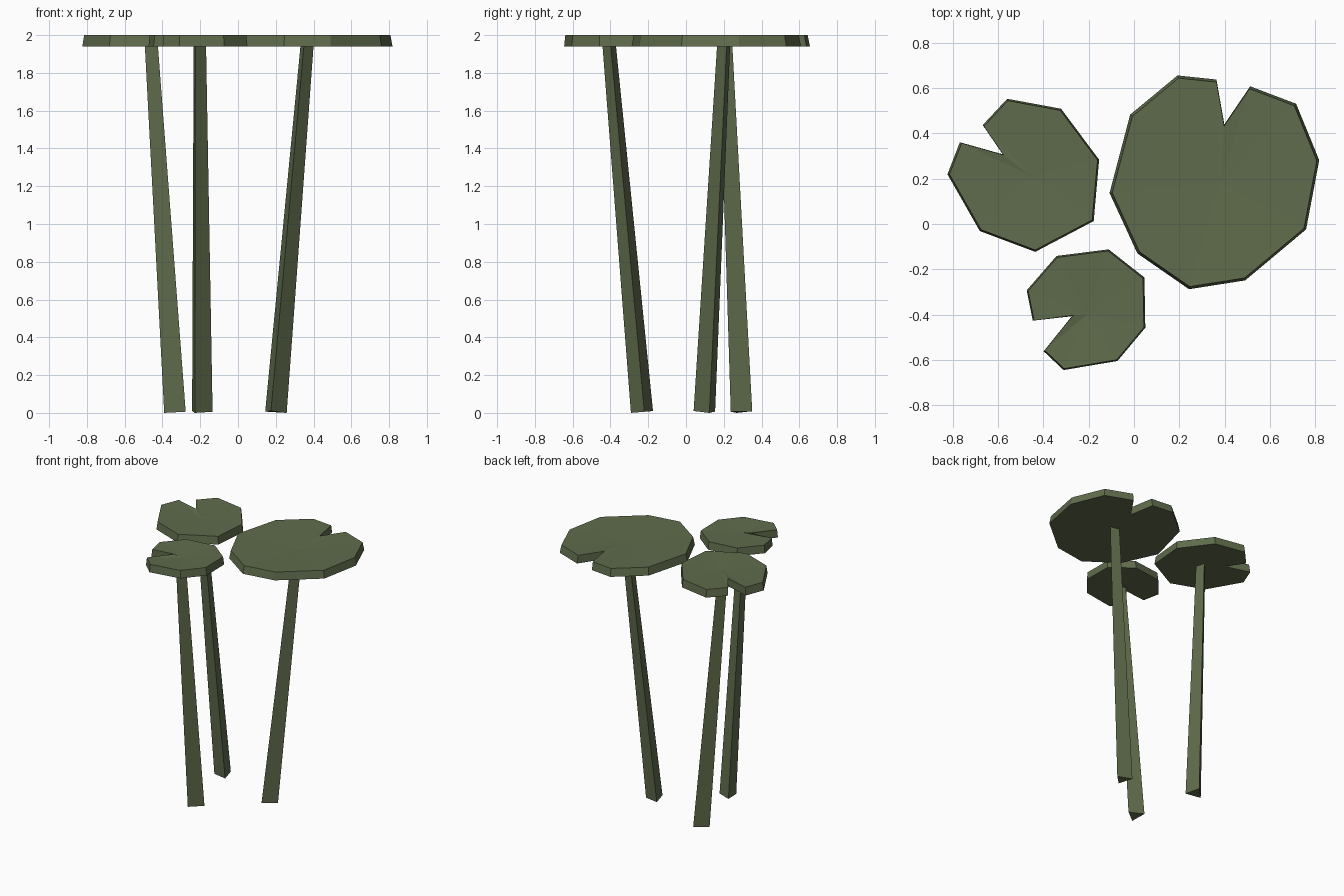
import bpy, bmesh, math

if "Cube" in bpy.data.objects:
    bpy.data.objects.remove(bpy.data.objects["Cube"])

green = bpy.data.materials.new("pad green")
green.diffuse_color = (0.115, 0.15, 0.072, 1)
green.use_nodes = True
green.node_tree.nodes["Principled BSDF"].inputs["Base Color"].default_value = green.diffuse_color


def finish(name, bm):
    bmesh.ops.recalc_face_normals(bm, faces=bm.faces)
    me = bpy.data.meshes.new(name)
    bm.to_mesh(me)
    bm.free()
    me.materials.append(green)
    bpy.context.collection.objects.link(bpy.data.objects.new(name, me))


def pad(name, centre, outline):
    """Notched leaf: wider underside, slightly dished fan on top."""
    bm = bmesh.new()
    cx, cy = centre
    low = [bm.verts.new((x, y, 1.94)) for x, y in outline]
    high = [bm.verts.new((cx + (x - cx) * 0.975, cy + (y - cy) * 0.975, 2.0)) for x, y in outline]
    mid = bm.verts.new((cx, cy, 1.99))
    under = bm.verts.new((cx, cy, 1.94))
    for i in range(len(outline)):
        j = (i + 1) % len(outline)
        bm.faces.new((low[i], low[j], high[j], high[i]))
        bm.faces.new((high[i], high[j], mid))
        bm.faces.new((low[j], low[i], under))
    finish(name, bm)


def stem(name, base, top, turn):
    """Tapered three-sided stem, ends square to its leaning axis."""
    bm = bmesh.new()
    sx, sy = (top[0] - base[0]) / 1.94, (top[1] - base[1]) / 1.94
    rings = []
    for (cx, cy), z, r in ((base, 0.005, 0.068), (top, 1.955, 0.041)):
        ring = []
        for k in range(3):
            a = math.radians(turn + 120 * k)
            dx, dy = r * math.cos(a), r * math.sin(a)
            ring.append(bm.verts.new((cx + dx, cy + dy, max(0, z - dx * sx - dy * sy))))
        rings.append(ring)
    lo, hi = rings
    for i in range(3):
        j = (i + 1) % 3
        bm.faces.new((lo[i], lo[j], hi[j], hi[i]))
    bm.faces.new(lo[::-1])
    bm.faces.new(hi)
    finish(name, bm)


# Leaves
pad("large_pad", (0.38, 0.18), [
    (-0.108, 0.137), (-0.017, 0.483), (0.192, 0.656), (0.364, 0.638), (0.399, 0.44), (0.513, 0.608),
    (0.716, 0.531), (0.818, 0.282), (0.76, -0.024), (0.491, -0.249), (0.243, -0.288), (0.015, -0.13)])
pad("medium_pad", (-0.45, 0.21), [
    (-0.56, 0.553), (-0.322, 0.509), (-0.154, 0.284), (-0.178, 0.013), (-0.436, -0.123),
    (-0.681, -0.031), (-0.824, 0.22), (-0.769, 0.361), (-0.58, 0.308), (-0.668, 0.437)])
pad("small_pad", (-0.21, -0.4), [
    (-0.342, -0.141), (-0.112, -0.112), (0.046, -0.236), (0.05, -0.458), (-0.073, -0.605),
    (-0.311, -0.645), (-0.399, -0.562), (-0.271, -0.403), (-0.447, -0.427), (-0.474, -0.293)])

# Stems
stem("large_stem", (0.192, 0.106), (0.361, 0.205), 15)
stem("medium_stem", (-0.325, 0.285), (-0.454, 0.205), 75)
stem("small_stem", (-0.202, -0.229), (-0.21, -0.405), 7)
